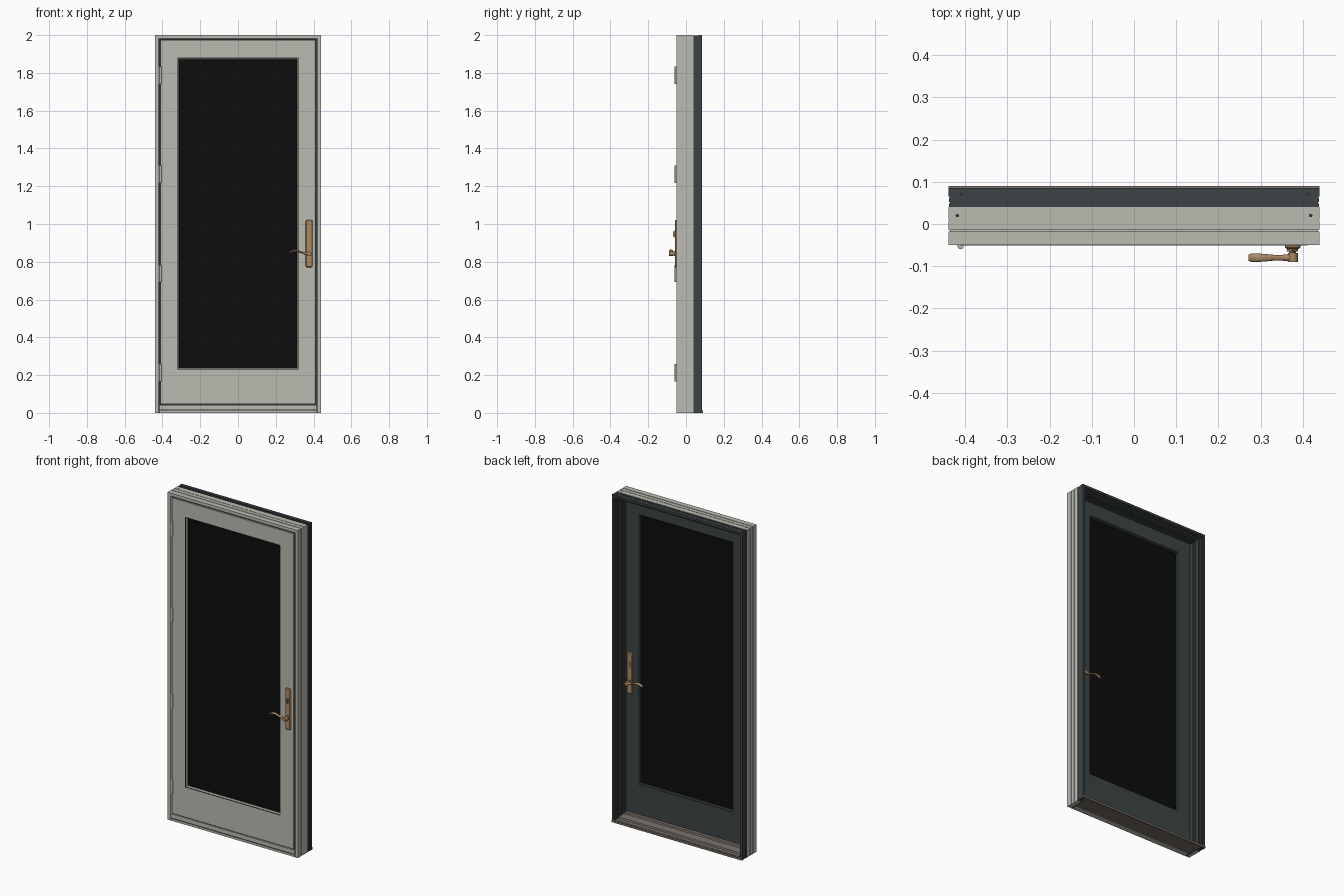
import bpy, bmesh, math
from mathutils import Vector

if "Cube" in bpy.data.objects:
    bpy.data.objects.remove(bpy.data.objects["Cube"])


def material(name, rgb):
    m = bpy.data.materials.new(name)
    m.diffuse_color = (*rgb, 1)
    m.use_nodes = True
    m.node_tree.nodes["Principled BSDF"].inputs["Base Color"].default_value = m.diffuse_color
    return m


PAINT = material("warm_grey_paint", (0.50, 0.50, 0.45))
CLAD = material("dark_slate_cladding", (0.046, 0.056, 0.059))
GLASS = material("black_glass", (0.004, 0.004, 0.004))
SEAL = material("dark_seal", (0.03, 0.03, 0.03))
BRONZE = material("bronze", (0.40, 0.25, 0.125))
SILL = material("taupe_sill", (0.17, 0.145, 0.125))
W, H = 0.44, 2.0


def finish(bm, name, mat, smooth=False):
    bmesh.ops.recalc_face_normals(bm, faces=bm.faces[:])
    me = bpy.data.meshes.new(name)
    bm.to_mesh(me)
    bm.free()
    ob = bpy.data.objects.new(name, me)
    bpy.context.collection.objects.link(ob)
    me.materials.append(mat)
    if smooth:
        bpy.context.view_layer.objects.active = ob
        ob.select_set(True)
        bpy.ops.object.shade_smooth_by_angle(angle=math.radians(40))
        ob.select_set(False)
    return ob


def loft(name, rings, mat, closed=False, smooth=False):
    """Skin a row of equal point rings; cap the ends unless closed."""
    bm = bmesh.new()
    vs = [[bm.verts.new(p) for p in r] for r in rings]
    n = len(vs[0])
    for i in range(len(vs) if closed else len(vs) - 1):
        a, b = vs[i], vs[(i + 1) % len(vs)]
        for j in range(n):
            k = (j + 1) % n
            bm.faces.new((a[j], a[k], b[k], b[j]))
    if not closed:
        bm.faces.new(vs[0])
        bm.faces.new(vs[-1])
    return finish(bm, name, mat, smooth)


def surround(name, prof, mat, z0=0.0):
    """Sweep an (inset, y) profile up, over and down the doorway."""
    corners = [(-1, 0), (-1, 1), (1, 1), (1, 0)]
    rings = [[(s * (W - d), y, H - d if t else z0) for d, y in prof] for s, t in corners]
    return loft(name, rings, mat)


def ring(name, x, z0, z1, prof, mat):
    """Sweep an (inset, y) profile around a mitred rectangle."""
    rings = [[(s * (x - d), y, (z1 - d) if t else (z0 + d)) for d, y in prof]
             for s, t in ((-1, 0), (-1, 1), (1, 1), (1, 0))]
    return loft(name, rings, mat, closed=True)


def box(name, x0, x1, y0, y1, z0, z1, mat):
    return loft(name, [[(x, y0, z0), (x, y1, z0), (x, y1, z1), (x, y0, z1)] for x in (x0, x1)], mat)


def bar(name, prof, x, mat):
    """Extrude a (y, z) profile across the width."""
    return loft(name, [[(s * x, y, z) for y, z in prof] for s in (-1, 1)], mat)


def cyl(name, x, z, y0, y1, r, mat, rz=None, n=24):
    rz = rz or r
    ang = [2 * math.pi * i / n for i in range(n)]
    return loft(name, [[(x + r * math.cos(a), y, z + rz * math.sin(a)) for a in ang]
                       for y in (y0, y1)], mat, smooth=True)


# Frame: painted inner jamb with saw kerfs on its outside
surround("inner_jamb", [
    (0, -0.05), (0, -0.018), (0.004, -0.018), (0.004, -0.014), (0, -0.014),
    (0, 0.008), (0.003, 0.008), (0.003, 0.011), (0, 0.011), (0, 0.04),
    (0.024, 0.04), (0.024, -0.044), (0.018, -0.05)], PAINT)

# Frame: stepped dark cladding and the stop lining the recess
surround("outer_cladding", [
    (0.001, 0.04), (0.001, 0.049), (0.004, 0.049), (0.004, 0.052), (0.001, 0.052),
    (0.001, 0.062), (0.003, 0.062), (0.003, 0.065), (0, 0.065), (0, 0.085),
    (0.014, 0.085), (0.014, 0.078), (0.022, 0.078), (0.022, 0.066),
    (0.030, 0.066), (0.030, 0.04)], CLAD)
surround("recess_stop", [
    (0.022, 0.004), (0.022, 0.041), (0.033, 0.041), (0.033, 0.026),
    (0.038, 0.026), (0.038, 0.004)], CLAD)
surround("door_seal", [(0.022, -0.042), (0.022, 0.004), (0.034, 0.004), (0.034, -0.042)], SEAL)

# Sill: painted board inside, sloping threshold outside
bar("inner_sill", [(-0.05, 0), (-0.05, 0.013), (-0.046, 0.013), (-0.046, 0.019),
                   (-0.05, 0.019), (-0.05, 0.041), (-0.018, 0.041), (-0.018, 0)], 0.4165, PAINT)
box("sill_shadow_line", -0.416, 0.416, -0.0475, -0.046, 0.0131, 0.0189, SEAL)
bar("threshold", [(-0.018, 0), (-0.018, 0.044), (0.02, 0.044), (0.024, 0.036), (0.062, 0.028),
                  (0.066, 0.02), (0.084, 0.017), (0.084, 0)], 0.4155, SILL)
bar("sill_nose", [(0.0855, 0), (0.0855, 0.016), (0.09, 0.013), (0.09, 0)], 0.44, SILL)
box("under_door_seal", -0.41, 0.41, -0.042, -0.004, 0.04, 0.052, SEAL)

# Door leaf: painted inside, dark outside, thicker bottom rail
X, Z0, Z1 = 0.411, 0.047, 1.973
GX, G0, G1 = 0.32, 0.23, 1.88


def leaf(name, y0, y1, mat):
    bm = bmesh.new()
    vs = []
    for y in (y0, y1):
        for x, a, b in ((X, Z0, Z1), (GX, G0, G1)):
            vs.append([bm.verts.new((px, y, pz)) for px, pz in ((-x, a), (x, a), (x, b), (-x, b))])
    fo, fi, bo, bi = vs
    for p, q in ((fo, fi), (bo, bi), (fo, bo), (fi, bi)):
        for i in range(4):
            j = (i + 1) % 4
            bm.faces.new((p[i], p[j], q[j], q[i]))
    return finish(bm, name, mat)


leaf("door_leaf_inside", -0.051, -0.018, PAINT)
leaf("door_leaf_outside", -0.018, 0.003, CLAD)
BEAD = [(0, 0), (0.003, 0), (0.008, 1), (0.008, 2), (0, 2)]
ring("glazing_bead_inside", GX, G0, G1,
     [(d, -0.048 + k * 0.006) for d, k in BEAD], PAINT)
ring("bead_gap_inside", GX + 0.0005, G0 - 0.0005, G1 + 0.0005,
     [(0, -0.0515), (0.002, -0.0515), (0.002, -0.047), (0, -0.047)], SEAL)
ring("glazing_bead_outside", GX, G0, G1, [(d, -k * 0.006) for d, k in BEAD], CLAD)
box("glass_pane", -GX + 0.003, GX - 0.003, -0.038, -0.010, G0 + 0.003, G1 - 0.003, GLASS)

# Hinges: leaf plate and knuckle, evenly spaced
for i in range(4):
    z = 0.213 + i * 0.525
    box(f"hinge_plate_{i + 1}", -0.42, -0.404, -0.0535, -0.046, z - 0.046, z + 0.046, PAINT)
    ang = [2 * math.pi * k / 16 for k in range(16)]
    loft(f"hinge_knuckle_{i + 1}",
         [[(-0.411 + 0.0065 * math.cos(a), -0.0535 + 0.0065 * math.sin(a), h) for a in ang]
          for h in (z - 0.046, z - 0.016, z + 0.016, z + 0.046)], PAINT, smooth=True)

# Lever, swept from tapering ellipses: x, z, half depth, half height
LEVER = [(0.386, 0.842, 0.008, 0.008), (0.370, 0.843, 0.009, 0.009), (0.352, 0.845, 0.007, 0.006),
         (0.330, 0.853, 0.007, 0.005), (0.310, 0.859, 0.009, 0.006), (0.292, 0.858, 0.010, 0.006),
         (0.278, 0.852, 0.010, 0.006), (0.271, 0.848, 0.007, 0.004)]


def handle(side, face, s):
    """Handle set standing off the door face in direction s along y."""
    def rounded(x0, x1, z0, z1, r, y):
        pts = []
        for cx, cz, a0 in ((x1 - r, z1 - r, 0), (x0 + r, z1 - r, 90), (x0 + r, z0 + r, 180), (x1 - r, z0 + r, 270)):
            for k in range(5):
                a = math.radians(a0 + k * 22.5)
                pts.append((cx + r * math.cos(a), y, cz + r * math.sin(a)))
        return pts
    loft(f"handle_plate_{side}", [
        rounded(0.358, 0.395, 0.77, 1.022, 0.01, face),
        rounded(0.358, 0.395, 0.77, 1.022, 0.01, face + s * 0.004),
        rounded(0.362, 0.391, 0.774, 1.018, 0.008, face + s * 0.008)], BRONZE, smooth=True)
    cyl(f"handle_rose_{side}", 0.376, 0.843, face, face + s * 0.014, 0.013, BRONZE)
    cyl(f"handle_neck_{side}", 0.376, 0.843, face, face + s * 0.032, 0.008, BRONZE)
    cyl(f"lever_hub_{side}", 0.377, 0.843, face + s * 0.018, face + s * 0.039, 0.0115, BRONZE)
    ang = [2 * math.pi * k / 16 for k in range(16)]
    loft(f"lever_{side}", [[(x, face + s * 0.029 + dy * math.cos(a), z + dz * math.sin(a)) for a in ang]
                           for x, z, dy, dz in LEVER], BRONZE, smooth=True)
    cyl(f"lock_collar_{side}", 0.376, 0.947, face, face + s * 0.0105, 0.010, BRONZE, 0.018)
    if side == "inside":
        cyl("thumb_turn", 0.376, 0.947, face, face + s * 0.018, 0.004, BRONZE, 0.014)
    else:
        cyl("key_cylinder", 0.376, 0.947, face, face + s * 0.014, 0.007, BRONZE)


handle("inside", -0.051, -1)
handle("outside", 0.003, 1)

# Screw heads on top of the frame
for s in (-1, 1):
    for x, y in ((0.419, 0.02), (0.411, 0.07)):
        ang = [2 * math.pi * k / 12 for k in range(12)]
        loft("frame_screw", [[(s * x + 0.004 * math.cos(a), y + 0.004 * math.sin(a), z) for a in ang]
                             for z in (1.997, 2.0004)], SEAL)
